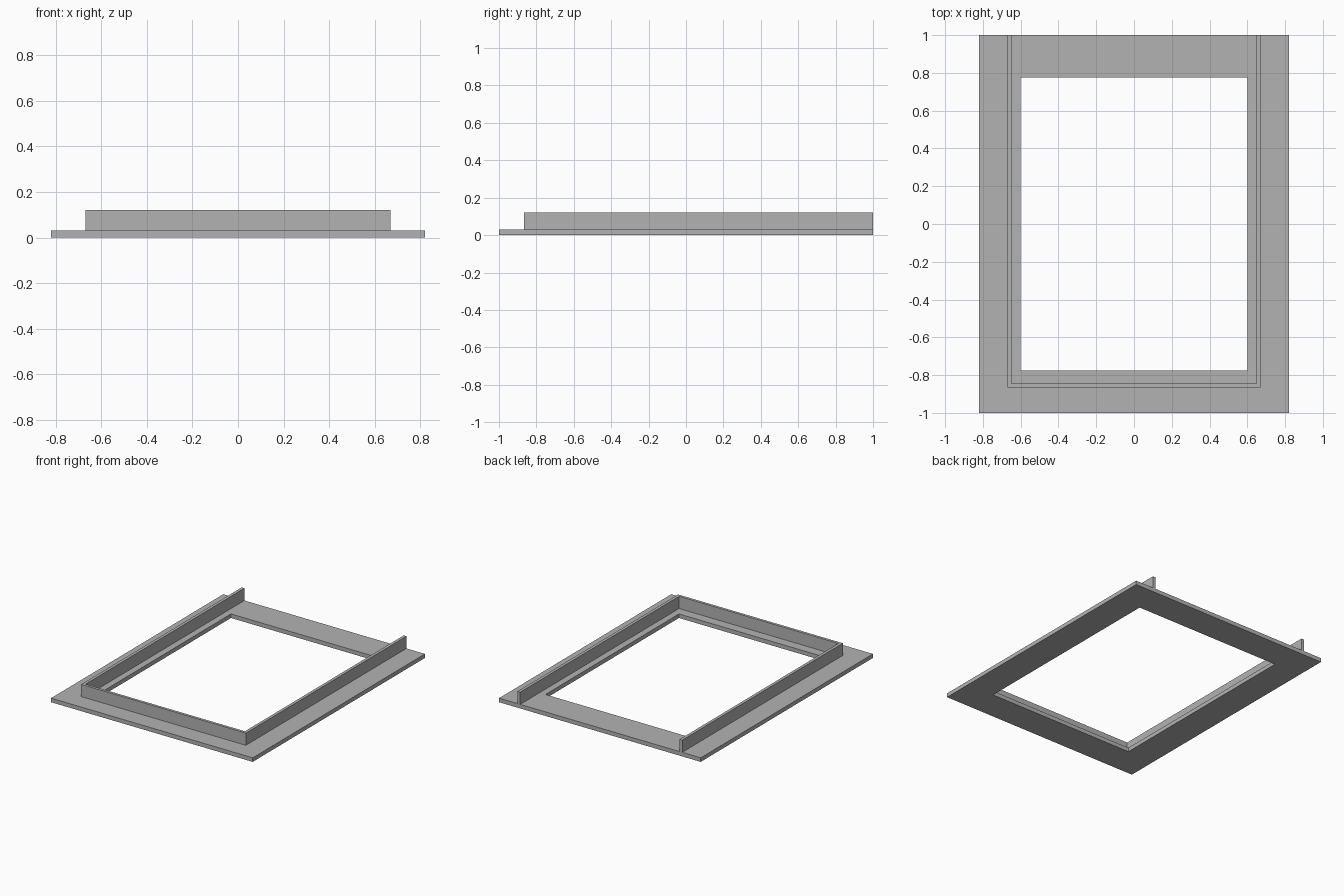
import bpy
import bmesh

cube = bpy.data.objects.get("Cube")
if cube:
    bpy.data.objects.remove(cube, do_unlink=True)

grey = bpy.data.materials.new("plain grey")
grey.use_nodes = True
colour = (0.45, 0.45, 0.45, 1)
grey.diffuse_color = colour
grey.node_tree.nodes["Principled BSDF"].inputs["Base Color"].default_value = colour


def band(name, outer, inner, closed, bottom, top):
    """Extrude the mitred strip between two matching outlines."""
    bm = bmesh.new()
    a = [bm.verts.new((x, y, bottom)) for x, y in outer]
    b = [bm.verts.new((x, y, bottom)) for x, y in inner]
    n = len(a)
    for i in range(n if closed else n - 1):
        j = (i + 1) % n
        bm.faces.new((a[i], a[j], b[j], b[i]))
    grown = bmesh.ops.extrude_face_region(bm, geom=bm.faces[:])
    verts = [g for g in grown["geom"] if isinstance(g, bmesh.types.BMVert)]
    bmesh.ops.translate(bm, verts=verts, vec=(0, 0, top - bottom))
    bmesh.ops.recalc_face_normals(bm, faces=bm.faces[:])
    mesh = bpy.data.meshes.new(name)
    bm.to_mesh(mesh)
    bm.free()
    mesh.materials.append(grey)
    obj = bpy.data.objects.new(name, mesh)
    bpy.context.collection.objects.link(obj)
    return obj


def outline(half_width, front, back):
    """Corners from back left round the front to back right."""
    return [(half_width, back), (half_width, front),
            (-half_width, front), (-half_width, back)]


# Flat flange with a rectangular opening
band("base_flange", outline(0.82, -1, 1), outline(0.6, -0.775, 0.775),
     True, 0, 0.03)

# Thin upright rim on three sides, open at the back
band("upright_rim", outline(0.67, -0.865, 1), outline(0.648, -0.845, 1),
     False, 0.03, 0.12)
